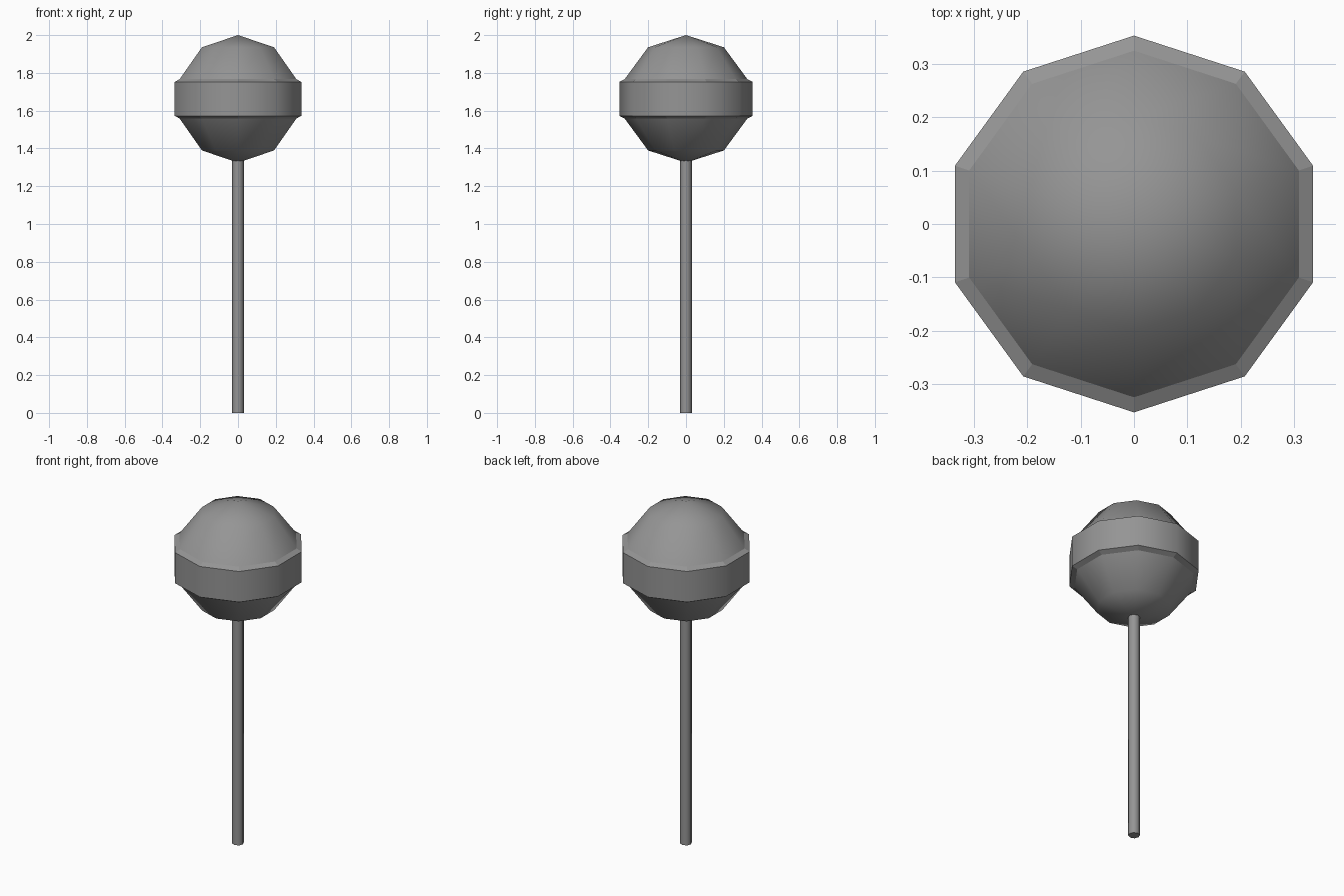
import bpy, bmesh
from math import sin, cos, pi, radians

cube = bpy.data.objects.get("Cube")
if cube:
    bpy.data.objects.remove(cube, do_unlink=True)

# Single grey for the whole model
grey = bpy.data.materials.new("plain grey")
grey.use_nodes = True
colour = (0.3, 0.3, 0.3, 1)
grey.diffuse_color = colour
grey.node_tree.nodes["Principled BSDF"].inputs["Base Color"].default_value = colour


def lathe(name, profile, sides, start, flat_rows=()):
    """Revolve (radius, z) points; zero radius makes a pole."""
    bm = bmesh.new()
    rings = []
    for r, z in profile:
        count = sides if r else 1
        rings.append([bm.verts.new((r * cos(start + 2 * pi * i / sides),
                                    r * sin(start + 2 * pi * i / sides), z))
                      for i in range(count)])
    for row, (low, high) in enumerate(zip(rings, rings[1:])):
        for i in range(sides):
            j = (i + 1) % sides
            corners = [low[i % len(low)], low[j % len(low)],
                       high[j % len(high)], high[i % len(high)]]
            face = bm.faces.new(list(dict.fromkeys(corners)))
            face.smooth = row not in flat_rows
    # Crisp borders around the flat rows
    for edge in bm.edges:
        if len({f.smooth for f in edge.link_faces}) > 1:
            edge.smooth = False
    for ring in (rings[0], rings[-1]):
        if len(ring) > 1:
            bm.faces.new(ring).smooth = False
    bmesh.ops.recalc_face_normals(bm, faces=bm.faces)
    mesh = bpy.data.meshes.new(name)
    bm.to_mesh(mesh)
    bm.free()
    mesh.materials.append(grey)
    obj = bpy.data.objects.new(name, mesh)
    bpy.context.collection.objects.link(obj)
    return obj


# Candy ball with raised band: lower half mirrored to the upper half
CENTRE, HEIGHT, WIDTH = 1.6625, 0.3375, 0.3415
half = [(0, HEIGHT)]
half += [(WIDTH * sin(radians(a)), HEIGHT * cos(radians(a))) for a in (36, 72)]
half.append((0.353, 0.0895))
profile = [(r, CENTRE - h) for r, h in half]
profile += [(r, CENTRE + h) for r, h in reversed(half)]
lathe("candy_ball", profile, 10, pi / 2, flat_rows=(2, 4))

# Stick, reaching slightly into the ball
stick = lathe("stick", [(0.031, 0), (0.031, 1.36)], 8, 0)
for edge in stick.data.edges:
    if len({round(stick.data.vertices[v].co.z, 2) for v in edge.vertices}) == 1:
        edge.use_edge_sharp = True
